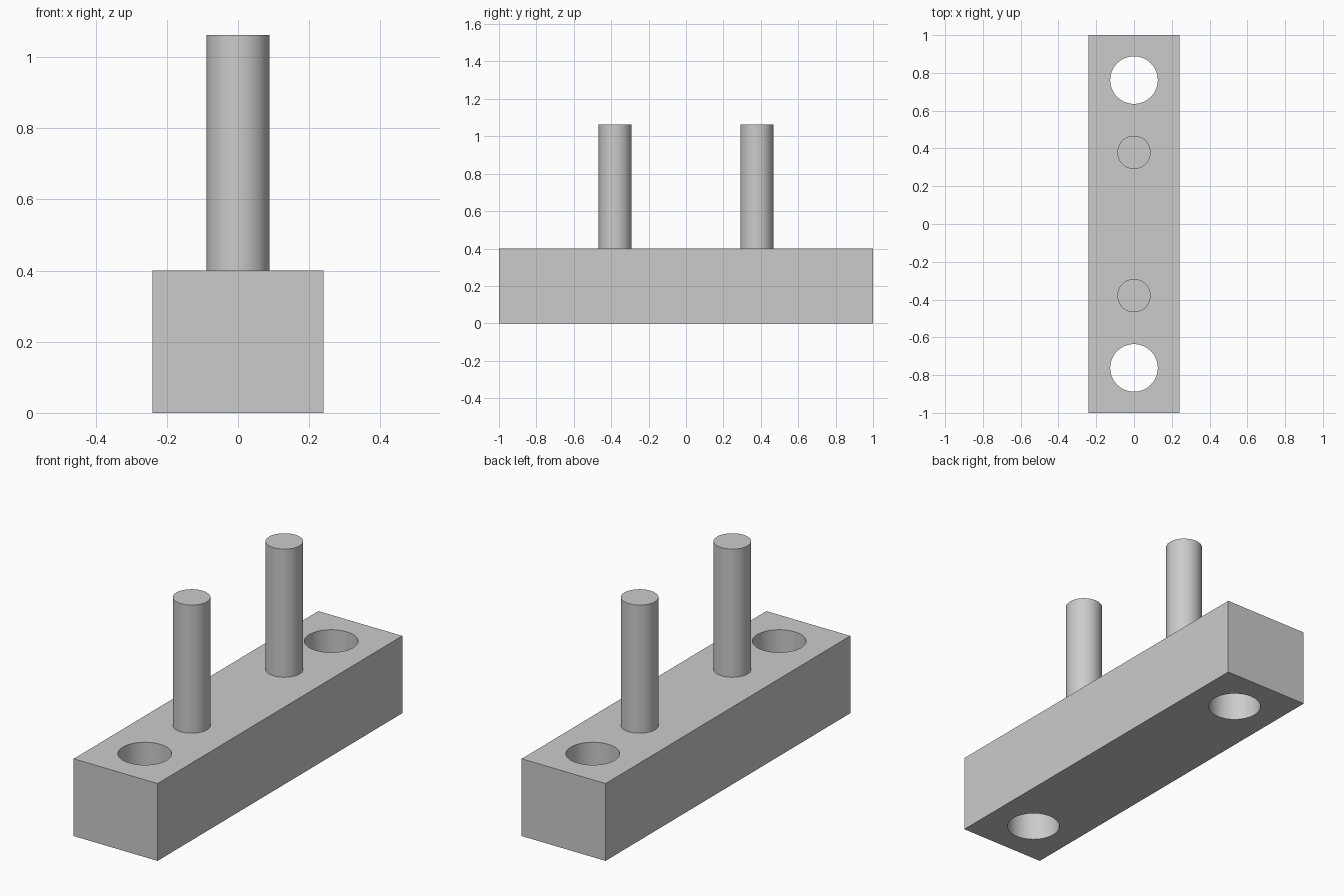
import bpy
from math import radians

cube = bpy.data.objects.get("Cube")
if cube:
    bpy.data.objects.remove(cube, do_unlink=True)

WIDTH, LENGTH, HEIGHT = 0.48, 2.0, 0.4
PIN_RADIUS, PIN_Y, PIN_TOP = 0.088, 0.379, 1.063
HOLE_RADIUS, HOLE_Y = 0.126, 0.762

grey = bpy.data.materials.new("plain grey")
grey.use_nodes = True
grey.diffuse_color = (0.6, 0.6, 0.6, 1)
grey.node_tree.nodes["Principled BSDF"].inputs["Base Color"].default_value = grey.diffuse_color


def cylinder(name, radius, y, bottom, top):
    bpy.ops.mesh.primitive_cylinder_add(
        vertices=64, radius=radius, depth=top - bottom,
        location=(0, y, (bottom + top) / 2))
    obj = bpy.context.object
    obj.name = name
    obj.data.materials.append(grey)
    return obj


def smooth(obj):
    bpy.ops.object.select_all(action='DESELECT')
    obj.select_set(True)
    bpy.context.view_layer.objects.active = obj
    bpy.ops.object.shade_smooth_by_angle(angle=radians(30))


# Rectangular block
bpy.ops.mesh.primitive_cube_add(size=1, location=(0, 0, HEIGHT / 2))
block = bpy.context.object
block.name = "base_block"
block.scale = (WIDTH, LENGTH, HEIGHT)
bpy.ops.object.transform_apply(location=False, rotation=False, scale=True)
block.data.materials.append(grey)

# Through holes near both ends
for side in (-1, 1):
    cutter = cylinder("hole_cutter", HOLE_RADIUS, side * HOLE_Y, -0.1, HEIGHT + 0.1)
    cutter.hide_render = True
    bpy.context.view_layer.objects.active = block
    cut = block.modifiers.new("hole", 'BOOLEAN')
    cut.operation = 'DIFFERENCE'
    cut.solver = 'EXACT'
    cut.object = cutter
    bpy.ops.object.modifier_apply(modifier=cut.name)
    bpy.data.objects.remove(cutter, do_unlink=True)
smooth(block)

# Upright pins standing on the block
for name, side in (("front_pin", -1), ("back_pin", 1)):
    smooth(cylinder(name, PIN_RADIUS, side * PIN_Y, HEIGHT - 0.01, PIN_TOP))
